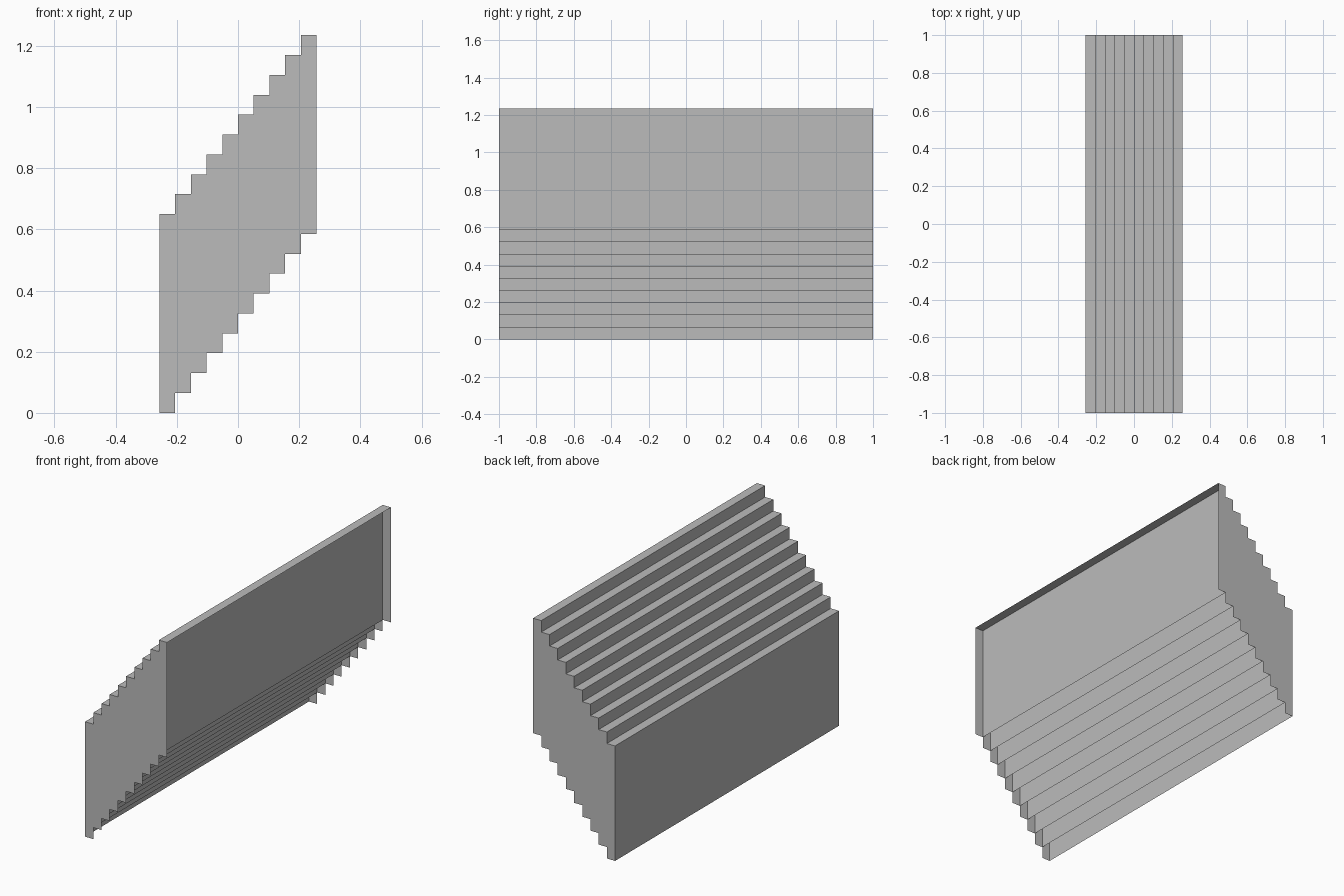
import bpy
import bmesh
from mathutils import Vector

cube = bpy.data.objects.get("Cube")
if cube:
    bpy.data.objects.remove(cube, do_unlink=True)

STEPS = 10
RUN = 0.0513      # tread depth along x
RISE = 0.065      # height gained per step
HEIGHT = 0.65     # height of each step shell
WIDTH = 2.0       # length along y

# Plain grey
grey = bpy.data.materials.new("plain_grey")
grey.use_nodes = True
colour = (0.5, 0.5, 0.5, 1)
grey.diffuse_color = colour
grey.node_tree.nodes["Principled BSDF"].inputs["Base Color"].default_value = colour

# One step shell: riser, tread and two end panels, open behind and below
bm = bmesh.new()
bmesh.ops.create_cube(bm, size=1)
bmesh.ops.scale(bm, vec=(RUN, WIDTH, HEIGHT), verts=bm.verts)
start_x = -(STEPS - 1) * RUN / 2
bmesh.ops.translate(bm, vec=Vector((start_x, 0, HEIGHT / 2)), verts=bm.verts)
open_sides = [f for f in bm.faces if f.normal.x > 0.5 or f.normal.z < -0.5]
bmesh.ops.delete(bm, geom=open_sides, context='FACES')
mesh = bpy.data.meshes.new("stair_steps")
bm.to_mesh(mesh)
bm.free()
mesh.materials.append(grey)
stairs = bpy.data.objects.new("stair_steps", mesh)
bpy.context.collection.objects.link(stairs)

# Repeat the step up the flight
flight = stairs.modifiers.new("flight", 'ARRAY')
flight.count = STEPS
flight.use_relative_offset = False
flight.use_constant_offset = True
flight.constant_offset_displace = (RUN, 0, RISE)
